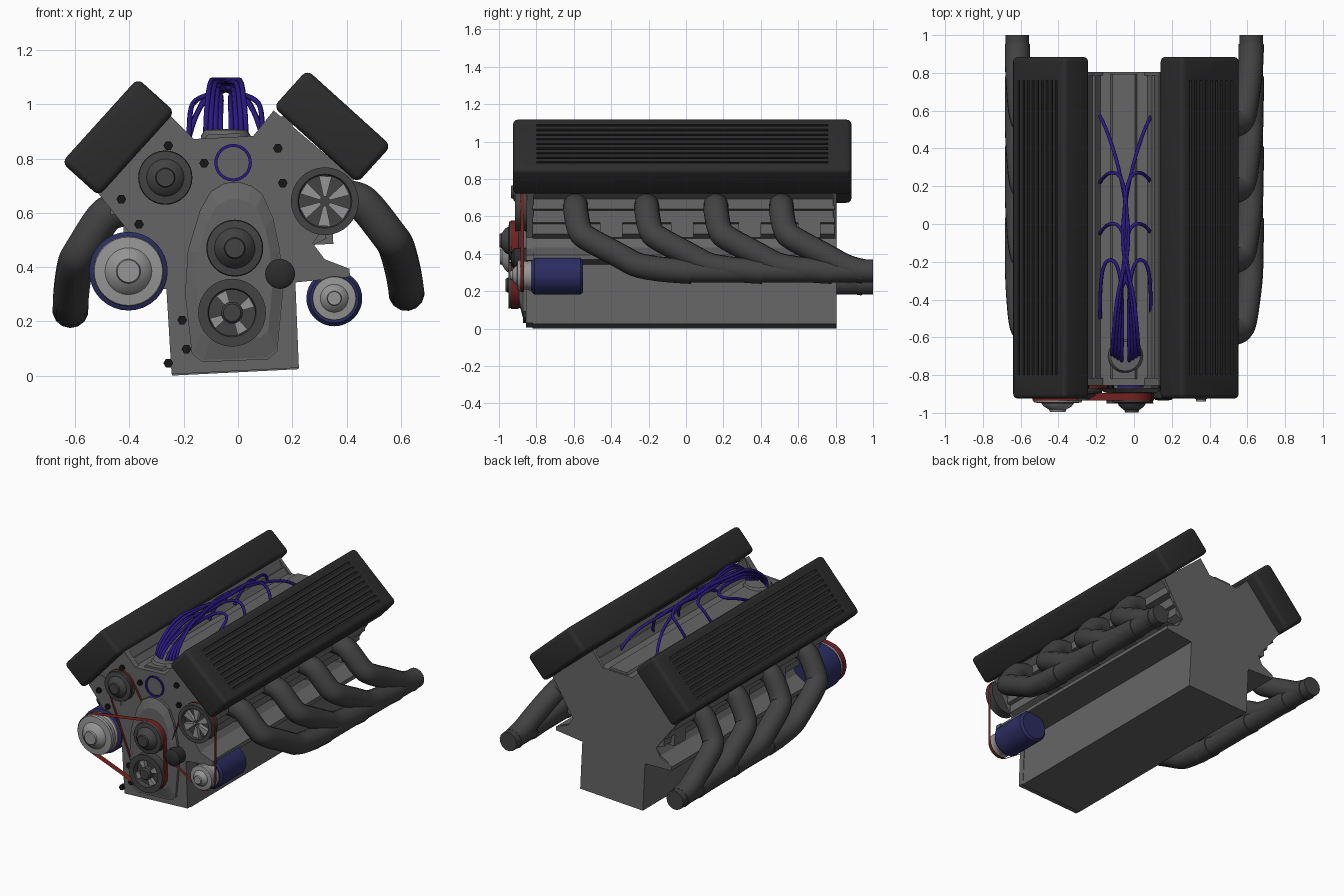
import bpy, bmesh, math
from mathutils import Matrix, Vector
from mathutils.geometry import convex_hull_2d

if "Cube" in bpy.data.objects:
    bpy.data.objects.remove(bpy.data.objects["Cube"])

# The whole engine leans about 3 degrees around y
TILT = Matrix.Translation((-.01, 0, .012)) @ Matrix.Rotation(math.radians(-2.9), 4, 'Y')
IDENT = Matrix.Identity(4)


def material(name, r, g, b):
    m = bpy.data.materials.new(name)
    m.diffuse_color = (r, g, b, 1)
    m.use_nodes = True
    m.node_tree.nodes["Principled BSDF"].inputs["Base Color"].default_value = m.diffuse_color
    return m


BLACK = material("cover_black", .025, .025, .025)
DARK = material("dark_steel", .055, .055, .055)
IRON = material("cast_iron", .13, .13, .13)
LIGHT = material("bright_metal", .30, .30, .30)
BLUE = material("body_blue", .025, .025, .12)
WIRE = material("wire_blue", .025, .01, .23)
RED = material("belt_red", .17, .015, .015)


def finish(name, bm, mat, matrix=IDENT, smooth=True):
    bmesh.ops.remove_doubles(bm, verts=bm.verts, dist=1e-5)
    bmesh.ops.recalc_face_normals(bm, faces=bm.faces)
    me = bpy.data.meshes.new(name)
    bm.to_mesh(me)
    bm.free()
    ob = bpy.data.objects.new(name, me)
    bpy.context.collection.objects.link(ob)
    ob.matrix_world = matrix
    me.materials.append(mat)
    if smooth:
        smooth_angle(ob)
    return ob


def smooth_angle(ob):
    bpy.ops.object.select_all(action='DESELECT')
    ob.select_set(True)
    bpy.context.view_layer.objects.active = ob
    bpy.ops.object.shade_smooth_by_angle(angle=math.radians(35))


def prism(name, pts, y0, y1, mat, matrix=IDENT, taper=0):
    """Extrude an x,z outline along y; taper shrinks the front outline."""
    bm = bmesh.new()
    c = sum((Vector(p) for p in pts), Vector((0, 0))) / len(pts)
    fr = [bm.verts.new((x + (c.x - x) * taper, y0, z + (c.y - z) * taper)) for x, z in pts]
    bk = [bm.verts.new((x, y1, z)) for x, z in pts]
    n = len(pts)
    for i in range(n):
        bm.faces.new((fr[i], fr[(i + 1) % n], bk[(i + 1) % n], bk[i]))
    bm.faces.new(fr)
    bm.faces.new(bk)
    return finish(name, bm, mat, matrix, False)


def lathe(name, centre, prof, mat, axis='Y', segs=32):
    """Spin (radius, position) pairs around the y or z axis."""
    bm = bmesh.new()
    a, b = centre
    rings = []
    for r, h in prof:
        ring = []
        for k in range(segs):
            t = 2 * math.pi * k / segs
            u, v = a + r * math.cos(t), b + r * math.sin(t)
            ring.append(bm.verts.new((u, h, v) if axis == 'Y' else (u, v, h)))
        rings.append(ring)
    for p, q in zip(rings, rings[1:]):
        for k in range(segs):
            bm.faces.new((p[k], p[(k + 1) % segs], q[(k + 1) % segs], q[k]))
    return finish(name, bm, mat)


def tube(name, pts, r, mat, matrix=IDENT, sides=3, order=3):
    cu = bpy.data.curves.new(name, 'CURVE')
    cu.dimensions = '3D'
    cu.bevel_depth, cu.bevel_resolution, cu.use_fill_caps = r, sides, True
    sp = cu.splines.new('NURBS')
    sp.points.add(len(pts) - 1)
    for p, c in zip(sp.points, pts):
        p.co = (*c, 1)
    sp.use_endpoint_u, sp.order_u, sp.resolution_u = True, order, 6
    cu.materials.append(mat)
    ob = bpy.data.objects.new(name, cu)
    bpy.context.collection.objects.link(ob)
    ob.matrix_world = matrix


def box(bm, size, loc):
    return bmesh.ops.create_cube(bm, size=1, matrix=Matrix.Translation(loc) @ Matrix.Diagonal((*size, 1)))


def belt(name, circles, y0, y1):
    """Thin band wrapped round a set of (x, z, radius) circles."""
    pts = [Vector((x + r * math.cos(k * math.pi / 24), z + r * math.sin(k * math.pi / 24)))
           for x, z, r in circles for k in range(48)]
    loop = [pts[i] for i in convex_hull_2d(pts)]
    bm = bmesh.new()
    vs = [(bm.verts.new((p.x, y0, p.y)), bm.verts.new((p.x, y1, p.y))) for p in loop]
    for i, (a, b) in enumerate(vs):
        c, d = vs[(i + 1) % len(vs)]
        bm.faces.new((a, c, d, b))
    finish(name, bm, RED)


def mirrored(half):
    return half + [(-x, z) for x, z in reversed(half)]


# Engine block with stepped heads and V valley, rear and front plates
block = [(.233, 0), (.233, .32), (.43, .335), (.43, .36), (.34, .405), (.31, .455), (.36, .475),
         (.36, .53), (.385, .535), (.385, .60), (.43, .605), (.43, .66), (.475, .69), (.19, .955),
         (.165, .90), (.15, .905), (.125, .865), (.07, .865), (.06, .88)]
prism("engine_block", mirrored(block), -.82, .795, IRON, TILT)
rear = [(.233, 0), (.233, .32), (.43, .335), (.43, .36), (.34, .40), (.31, .455), (.475, .69), (.19, .955), (.11, .865)]
prism("rear_plate", mirrored(rear), .785, .805, IRON, TILT)
plate = [(.235, .005), (.238, .32), (.44, .33), (.44, .36), (.35, .40), (.31, .46), (.475, .69),
         (.19, .957), (.11, .867)]
prism("front_plate", mirrored(plate), -.855, -.815, IRON, TILT)

PORTS = (-.59, -.21, .16, .51)
for s, side in ((1, "right"), (-1, "left")):
    # Valve cover: rounded box with long grooves in its outer face
    m = (Matrix.Translation((.008, 0, 0)) @ TILT @ Matrix.Translation((.395 * s, -.02, .888))
         @ Matrix.Rotation(math.radians(45 * s), 4, 'Y'))
    bm = bmesh.new()
    box(bm, (.418, 1.81, .185), (0, 0, 0))
    bmesh.ops.bevel(bm, geom=bm.edges[:], offset=.026, segments=4, profile=.5, affect='EDGES')
    cover = finish(side + "_valve_cover", bm, BLACK, m, False)
    bm = bmesh.new()
    for i in range(9):
        box(bm, (.013, 1.56, .04), ((i - 4) * .037, 0, .0975))
    cutter = finish(side + "_groove_cutter", bm, BLACK, m, False)
    mod = cover.modifiers.new("grooves", 'BOOLEAN')
    mod.operation, mod.object = 'DIFFERENCE', cutter
    bpy.context.view_layer.objects.active = cover
    bpy.ops.object.modifier_apply(modifier=mod.name)
    bpy.data.objects.remove(cutter)
    smooth_angle(cover)

    # Exhaust header pipes sweeping into a collector
    shift = Matrix.Translation((.025, 0, 0)) @ TILT
    for i, y in enumerate(PORTS):
        end = min(y + .62, .95)
        path = [(.37, y, .63), (.45, y, .622), (.49, y, .59), (.568, y + .02, .475), (.592, y + .06, .44),
                (.612, y + .24, .345), (.62, y + .36, .275), (.62, end, .262)]
        tube(f"{side}_header_pipe_{i + 1}", [(s * a, b, c) for a, b, c in path], .067, DARK, shift, 5)
    tube(side + "_collector", [(s * .62, -.1, .264), (s * .62, .45, .264), (s * .62, 1, .264)],
         .063, DARK, shift, 5)

    # Head bosses between the pipes
    bm = bmesh.new()
    for y in (-.40, -.02, .34, .66):
        box(bm, (.08, .12, .09), (s * .345, y, .50))
        box(bm, (.06, .09, .05), (s * .40, y, .635))
    finish(side + "_head_bosses", bm, IRON, TILT, False)

# Timing cover, two stepped layers
timing = [(-.10, .68), (-.05, .71), (0, .715), (.05, .70), (.09, .67), (.13, .58), (.155, .46), (.165, .30),
          (.145, .09), (.11, .06), (-.13, .05), (-.17, .08), (-.195, .30), (-.185, .46), (-.14, .61)]
prism("timing_cover_base", timing, -.872, -.85, IRON)
prism("timing_cover_front", timing, -.892, -.87, IRON, IDENT, .22)

# Bolts, round bosses and the coolant port ring
for i, (x, z) in enumerate([(-.257, .848), (-.125, .783), (.147, .838), (.165, .71), (-.43, .65),
                            (-.365, .558), (-.206, .205), (-.19, .098), (-.257, .046)]):
    lathe(f"bolt_{i + 1}", (x, z), [(0, -.84), (.018, -.84), (.018, -.872), (0, -.872)],
          material(f"bolt_black_{i + 1}", .008, .008, .008), segs=6)
for i, (x, z) in enumerate([(-.41, .72), (.17, .925), (-.30, .60)]):
    lathe(f"boss_{i + 1}", (x, z), [(.032, -.84), (.032, -.859), (0, -.859)], IRON)
lathe("coolant_ring", (-.018, .785), [(.058, -.84), (.058, -.865), (.069, -.865), (.069, -.84)], WIRE)


def pulley(name, c, r, y0, y1, hub, tip, mat):
    """Grooved wheel with a stepped conical hub."""
    d = y0 - y1
    lathe(name, c, [(0, y0), (r, y0), (r, y0 - .2 * d), (r * .93, y0 - .35 * d), (r * .93, y0 - .65 * d),
                    (r, y0 - .8 * d), (r * .97, y1), (hub * 1.15, y1 - .004), (hub, y1 - .4 * (y1 - tip)),
                    (hub * .6, tip + .012), (hub * .55, tip), (0, tip)], mat)


def spoked(name, c, r, y0, y1, n, inner):
    """Dish wheel with bright wedge spokes."""
    lathe(name + "_rim", c, [(0, y0), (r, y0), (r * .95, (y0 + y1) / 2), (r, y1), (inner * 1.05, y1),
                             (inner, y1 + .01), (inner, y1 + .035), (0, y1 + .035)], DARK)
    for k in range(n):
        a = 2 * math.pi * k / n + .5
        pts = [(c[0] + q * math.cos(a + t), c[1] + q * math.sin(a + t))
               for q, t in ((inner * .2, -.3), (inner, -.25), (inner, .25), (inner * .2, .3))]
        prism(f"{name}_spoke_{k + 1}", pts, y1 + .01, y1 + .036, LIGHT)


# Pulleys and accessories on the front
IDLER, PUMP, CRANK, COMP = (-.268, .73), (-.012, .47), (-.022, .232), (-.404, .385)
FAN, ALT, TENS = (.32, .643), (.355, .285), (.155, .375)
pulley("idler_pulley", IDLER, .10, -.85, -.895, .06, -.935, DARK)
pulley("water_pump_pulley", PUMP, .105, -.88, -.945, .065, -.998, DARK)
spoked("crank_pulley", CRANK, .125, -.88, -.95, 4, .085)
lathe("crank_hub", CRANK, [(.04, -.91), (.04, -.955), (.032, -.965), (0, -.965)], DARK)
lathe("compressor_body", COMP, [(0, -.64), (.13, -.64), (.145, -.655), (.145, -.865), (.13, -.875), (0, -.875)], BLUE)
pulley("compressor_pulley", COMP, .130, -.87, -.945, .075, -.995, LIGHT)
spoked("fan_pulley", FAN, .125, -.85, -.915, 6, .095)
lathe("alternator_body", ALT, [(0, -.55), (.09, -.55), (.103, -.565), (.103, -.81), (.09, -.825), (0, -.825)], BLUE)
pulley("alternator_pulley", ALT, .082, -.82, -.90, .045, -.94, LIGHT)
lathe("tensioner", TENS, [(0, -.84), (.055, -.84), (.055, -.92), (.045, -.93), (.02, -.935), (0, -.935)], BLACK)

# Belts
belt("main_belt", [(*COMP, .133), (*PUMP, .107), (*CRANK, .127)], -.935, -.895)
belt("idler_belt", [(*IDLER, .102), (*CRANK, .15)], -.872, -.856)
belt("accessory_belt", [(*FAN, .127), (*ALT, .09), (*TENS, .057)], -.885, -.865)

# Distributor and ignition wires gathered into a bundle
CX = -.045
lathe("distributor", (CX, -.70), [(0, .80), (.06, .80), (.06, .85), (.092, .862), (.092, .885),
                                  (.078, .905), (0, .91)], IRON, 'Z')
for s, side in ((1, "right"), (-1, "left")):
    for i, (ye, peak) in enumerate([(-.50, 1.02), (-.03, 1.05), (.24, 1.075), (.57, 1.09)]):
        ox = s * (.02 + .018 * i)
        start = [(CX + ox, -.73 + .015 * i, .89), (CX + ox, -.71, .95), (CX + ox * .8, -.52, peak)]
        if i == 0:
            rest = [(CX + s * .02, -.32, peak + .02), (CX + s * .05, -.19, peak + .02), (CX + s * .11, -.19, 1.02),
                    (CX + s * .135, -.32, .98), (CX + s * .135, -.50, .88)]
        elif i < 3:
            rest = [(CX + s * .025, -.33, peak + .01), (CX - s * .015, ye - .25, peak + .01),
                    (CX + s * .01, ye + .02, peak), (CX + s * .10, ye + .04, 1.01), (CX + s * .135, ye - .02, .88)]
        else:
            rest = [(CX + s * .04, -.35, peak), (CX - s * .03, -.1, peak), (CX + s * .02, .25, 1.06),
                    (CX + s * .10, ye - .06, 1.0), (CX + s * .135, ye, .90)]
        tube(f"{side}_ignition_wire_{i + 1}", start + rest, .0095, WIRE, sides=2)
